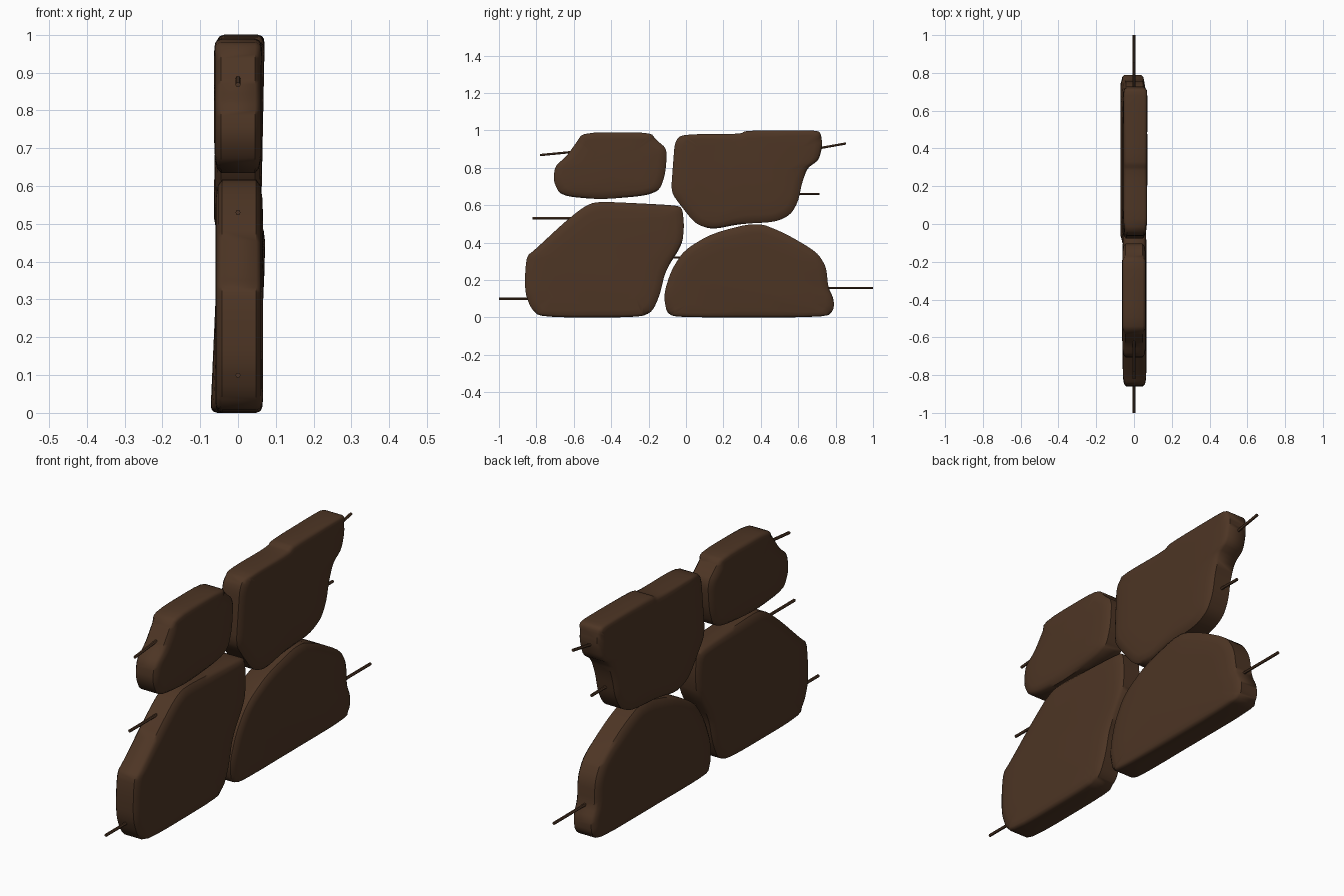
import bpy
import bmesh
import math
from mathutils import Vector

cube = bpy.data.objects.get("Cube")
if cube:
    bpy.data.objects.remove(cube, do_unlink=True)

brown = bpy.data.materials.new("dark_brown")
brown.use_nodes = True
colour = (0.075, 0.036, 0.018, 1)
brown.diffuse_color = colour
bsdf = brown.node_tree.nodes["Principled BSDF"]
bsdf.inputs["Base Color"].default_value = colour
bsdf.inputs["Roughness"].default_value = 0.9


def finish(name, bm):
    """Turn a bmesh into a smooth-shaded brown object."""
    bmesh.ops.recalc_face_normals(bm, faces=bm.faces[:])
    mesh = bpy.data.meshes.new(name)
    bm.to_mesh(mesh)
    bm.free()
    mesh.materials.append(brown)
    obj = bpy.data.objects.new(name, mesh)
    bpy.context.collection.objects.link(obj)
    bpy.ops.object.select_all(action="DESELECT")
    obj.select_set(True)
    bpy.context.view_layer.objects.active = obj
    bpy.ops.object.shade_smooth_by_angle(angle=math.radians(50))
    return obj


def round_corners(points, cut=0.2):
    """Cut every corner of a closed outline once."""
    result = []
    for i, p in enumerate(points):
        before, after = points[i - 1], points[(i + 1) % len(points)]
        result += [p.lerp(before, cut), p.lerp(after, cut)]
    return result


def stone(name, outline, lean=0.0, shift=0.003):
    """Slab from a side outline (y, z in hundredths) with a softened rim."""
    points = [Vector((y, z)) / 100 for y, z in outline]
    points = round_corners(round_corners(points))
    centre = sum(points, Vector((0, 0))) / len(points)
    half = [(0.045, 0), (0.056, 0.015), (0.061, 0.045), (0.063, 0.12)]
    rings = [(-x, d) for x, d in reversed(half)] + half
    bm = bmesh.new()
    loops = []
    for x, inset in rings:
        loop = []
        for p in points:
            # The level top and bottom edges are crisper than the sides
            crisp = p.y < 0.02 or p.y > 0.97
            q = p + (centre - p).normalized() * inset * (0.35 if crisp else 1)
            loop.append(bm.verts.new((x + shift + lean * (q.y - centre.y), q.x, q.y)))
        loops.append(loop)
    n = len(points)
    for a, b in zip(loops, loops[1:]):
        for i in range(n):
            j = (i + 1) % n
            bm.faces.new((a[i], a[j], b[j], b[i]))
    bm.faces.new(loops[0])
    bm.faces.new(loops[-1])
    return finish(name, bm)


def rod(name, start, end, radius=0.007):
    """Thin six-sided peg between two (y, z) points."""
    a, b = Vector((0, *start)), Vector((0, *end))
    bm = bmesh.new()
    bmesh.ops.create_cone(bm, cap_ends=True, segments=6, radius1=radius,
                          radius2=radius, depth=(b - a).length)
    turn = (b - a).to_track_quat("Z", "X").to_matrix().to_4x4()
    turn.translation = (a + b) / 2
    bmesh.ops.transform(bm, matrix=turn, verts=bm.verts[:])
    return finish(name, bm)


# Four stone slabs
stone("lower_front_stone", [
    (-86, 25), (-86, 13), (-83, 5), (-78, 0), (-25, 0), (-18, 3), (-14, 12),
    (-11, 25), (-2, 39), (-1, 49), (-2, 59), (-7, 60), (-25, 61), (-48, 62),
    (-55, 59), (-66, 50), (-81, 36), (-85, 33)])
stone("upper_front_stone", [
    (-55, 99), (-19, 99), (-16, 95), (-10, 90), (-11, 77), (-14, 68),
    (-22, 65), (-46, 63), (-67, 65), (-71, 73), (-70, 81), (-64, 86),
    (-59, 93)], shift=0)
stone("upper_back_stone", [
    (-2, 98), (-6, 94), (-7, 81), (-8, 67), (-3, 60), (5, 50), (14, 47),
    (29, 50), (48, 51), (56, 55), (60, 62), (62, 72), (65, 80), (71, 84),
    (73, 92), (72, 99), (69, 100), (32, 100), (29, 98)], lean=0.02)
stone("lower_back_stone", [
    (-10, 1), (-12, 12), (-8, 25), (-1, 36), (14, 45), (38, 51), (53, 45),
    (70, 35), (75, 27), (76, 16), (79, 10), (79, 4), (75, 0), (2, 0)],
    lean=0.045, shift=0)

# Pegs that stick out of the stones
rod("lower_front_rod", (-1, 0.1), (-0.7, 0.1))
rod("middle_front_rod", (-0.82, 0.53), (-0.5, 0.53))
rod("upper_front_rod", (-0.78, 0.868), (-0.5, 0.895))
rod("upper_back_rod", (0.6, 0.885), (0.855, 0.93))
rod("middle_back_rod", (0.5, 0.66), (0.715, 0.66))
rod("lower_back_rod", (0.6, 0.157), (1, 0.157))
rod("joining_rod", (-0.2, 0.32), (0.05, 0.32))
